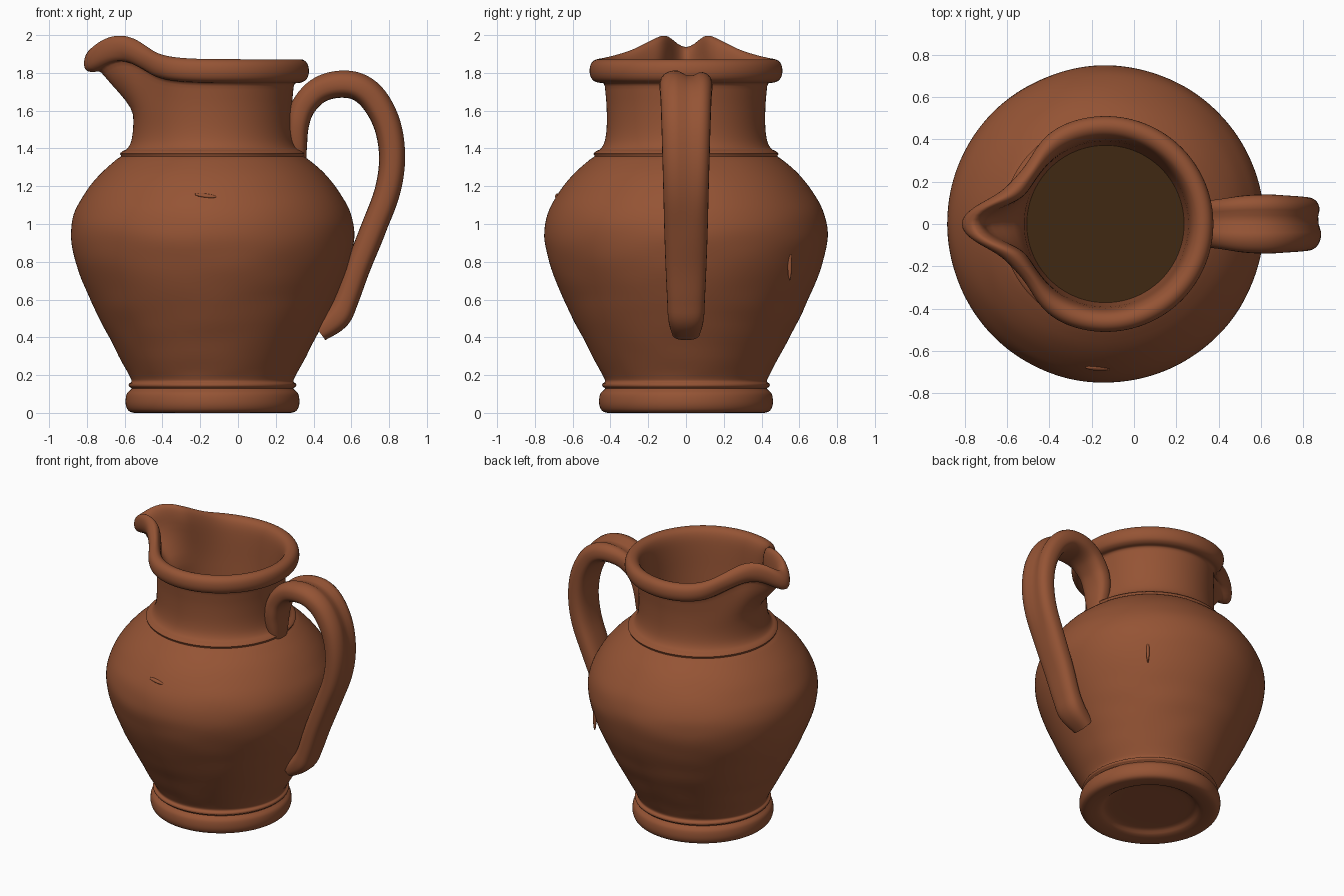
import bpy, bmesh, math
from mathutils import Vector, noise

if "Cube" in bpy.data.objects:
    bpy.data.objects.remove(bpy.data.objects["Cube"])

CX = -0.135  # pot axis


def material(name, rgb):
    m = bpy.data.materials.new(name)
    m.diffuse_color = (*rgb, 1)
    m.use_nodes = True
    m.node_tree.nodes["Principled BSDF"].inputs["Base Color"].default_value = m.diffuse_color
    return m


clay = material("terracotta", (0.30, 0.088, 0.035))
dark = material("dark_brown", (0.050, 0.022, 0.006))


def finish(name, bm, mat, angle=50):
    bmesh.ops.remove_doubles(bm, verts=bm.verts, dist=1e-5)
    me = bpy.data.meshes.new(name)
    bm.to_mesh(me)
    bm.free()
    me.materials.append(mat)
    ob = bpy.data.objects.new(name, me)
    bpy.context.collection.objects.link(ob)
    bpy.ops.object.select_all(action='DESELECT')
    ob.select_set(True)
    bpy.context.view_layer.objects.active = ob
    bpy.ops.object.shade_smooth_by_angle(angle=math.radians(angle))
    return ob


def smooth_path(pts, n):
    """Catmull-Rom interpolation of tuples of any length."""
    v = [Vector(p) for p in pts]
    out = []
    for i in range(len(v) - 1):
        a, b, c, d = v[max(i - 1, 0)], v[i], v[i + 1], v[min(i + 2, len(v) - 1)]
        for k in range(n):
            t = k / n
            out.append(0.5 * (2 * b + (c - a) * t + (2 * a - 5 * b + 4 * c - d) * t * t
                              + (3 * b - a - 3 * c + d) * t ** 3))
    return out + [v[-1]]


def skin(bm, rings, flip=False):
    """Join closed rings of points with quads."""
    rows = [[bm.verts.new(p) for p in r] for r in rings]
    n = len(rows[0])
    for lo, hi in zip(rows, rows[1:]):
        for j in range(n):
            f = [lo[j], lo[(j + 1) % n], hi[(j + 1) % n], hi[j]]
            bm.faces.new(f[::-1] if flip else f)
    return rows


def bell(x, width):
    return math.exp(-(x / width) ** 2)


# Pot: outside from base centre up, over the rim and down inside the neck (radius, z)
profile = [(0, .04), (.2, .04), (.29, .035), (.33, .01), (.40, 0), (.44, .008), (.457, .035),
           (.46, .07), (.452, .105), (.428, .128), (.442, .14), (.442, .155), (.428, .168),
           (.447, .21), (.495, .30), (.548, .40), (.60, .50), (.647, .60), (.69, .70), (.725, .80),
           (.747, .90), (.748, .98), (.733, 1.05), (.702, 1.12), (.65, 1.2), (.585, 1.275),
           (.51, 1.34), (.484, 1.358), (.490, 1.372), (.474, 1.386), (.45, 1.40), (.43, 1.44),
           (.42, 1.51), (.42, 1.61), (.426, 1.69), (.435, 1.742), (.468, 1.748), (.497, 1.765),
           (.51, 1.80), (.506, 1.84), (.487, 1.865), (.457, 1.872), (.425, 1.855), (.405, 1.81),
           (.395, 1.73), (.387, 1.60), (.378, 1.48), (.37, 1.37)]


def pot_point(r, z, a):
    phi = math.degrees(abs(a - math.pi))  # angle away from the spout direction
    w = min(max((z - 1.56) / .22, 0), 1)
    w = (w * w * (3 - 2 * w)) ** 1.2
    # spout pulled out to a point, with pinched sides and a raised, creased lip
    pull = .17 * bell(phi, 12 + 8 * (1 - w))
    pinch = .04 * bell(phi - 36, 17) * min(max((r - .38) / .1, 0), 1)
    lift = .145 * bell(phi, 40) - .08 * bell(phi, 8)
    droop = .5 * max(0, r - .46) * bell(phi, 10)
    # faint hand-thrown unevenness on the belly
    if .2 < z < 1.35 and r > .44:
        r += .004 * noise.noise((2 * math.cos(a), 2 * math.sin(a), z * 9))
    r += w * (pull - pinch)
    return (CX + r * math.cos(a), r * math.sin(a), z + w * (lift - droop))


SEG = 180
bm = bmesh.new()
skin(bm, [[pot_point(max(r, 0), max(z, 0), 2 * math.pi * j / SEG) for j in range(SEG)]
          for r, z in smooth_path(profile, 3)])
bmesh.ops.dissolve_degenerate(bm, dist=1e-5, edges=bm.edges)
finish("pot", bm, clay)

# Dark floor closing the neck
bm = bmesh.new()
bmesh.ops.create_circle(bm, cap_ends=True, segments=96, radius=.374)
for v in bm.verts:
    v.co += Vector((CX, 0, 1.40))
bmesh.ops.recalc_face_normals(bm, faces=bm.faces)
for f in bm.faces:
    if f.normal.z < 0:
        f.normal_flip()
finish("dark_inside", bm, dark)

# Handle: centre line x, z, half width, half thickness, groove depth
strap = [(.33, 1.29, .05, .03, 0), (.315, 1.40, .085, .05, 0), (.315, 1.52, .105, .06, 0),
         (.345, 1.62, .11, .065, .01), (.42, 1.70, .12, .066, .03), (.52, 1.735, .135, .068, .035),
         (.63, 1.725, .14, .07, .035), (.72, 1.655, .135, .072, .03), (.79, 1.52, .13, .07, .025),
         (.815, 1.35, .125, .068, .02), (.79, 1.17, .12, .068, .012), (.715, .97, .115, .068, 0),
         (.635, .77, .108, .066, 0), (.575, .60, .10, .064, 0), (.525, .505, .095, .068, 0),
         (.43, .43, .075, .055, 0)]
path = smooth_path(strap, 5)
rings = []
for i, (x, z, hw, ht, g) in enumerate(path):
    p, q = path[max(i - 1, 0)], path[min(i + 1, len(path) - 1)]
    d = Vector((q[0] - p[0], 0, q[1] - p[1])).normalized()
    out = Vector((-d.z, 0, d.x))  # away from the pot
    ring = []
    for j in range(32):
        a = 2 * math.pi * j / 32
        c, s = math.cos(a), math.sin(a)
        y = hw * math.copysign(abs(c) ** .75, c)
        n = ht * math.copysign(abs(s) ** .75, s)
        if s > 0:
            n += g * (.35 * s - bell(y - .02, .045))
        ring.append(Vector((x, y, z)) + out * n)
    rings.append(ring)
bm = bmesh.new()
rows = skin(bm, rings)
bm.faces.new(rows[0][::-1])
bm.faces.new(rows[-1])
bmesh.ops.recalc_face_normals(bm, faces=bm.faces)
finish("handle", bm, clay)


# Small scars in the clay: angle round the pot, radius, z, half sizes (along, up)
def scar(name, deg, r, z, along, up):
    a = math.radians(deg)
    bm = bmesh.new()
    bmesh.ops.create_uvsphere(bm, u_segments=16, v_segments=8, radius=1)
    for v in bm.verts:
        k = Vector((v.co.x * .012, v.co.y * along, v.co.z * up))
        v.co = Vector((CX + (r + k.x) * math.cos(a) - k.y * math.sin(a),
                       (r + k.x) * math.sin(a) + k.y * math.cos(a),
                       z + k.z - .12 * k.y - k.x * .3))
    finish(name, bm, clay)


scar("front_scar", -93, .683, 1.15, .06, .010)
scar("side_scar", 49, .727, .79, .010, .09)
